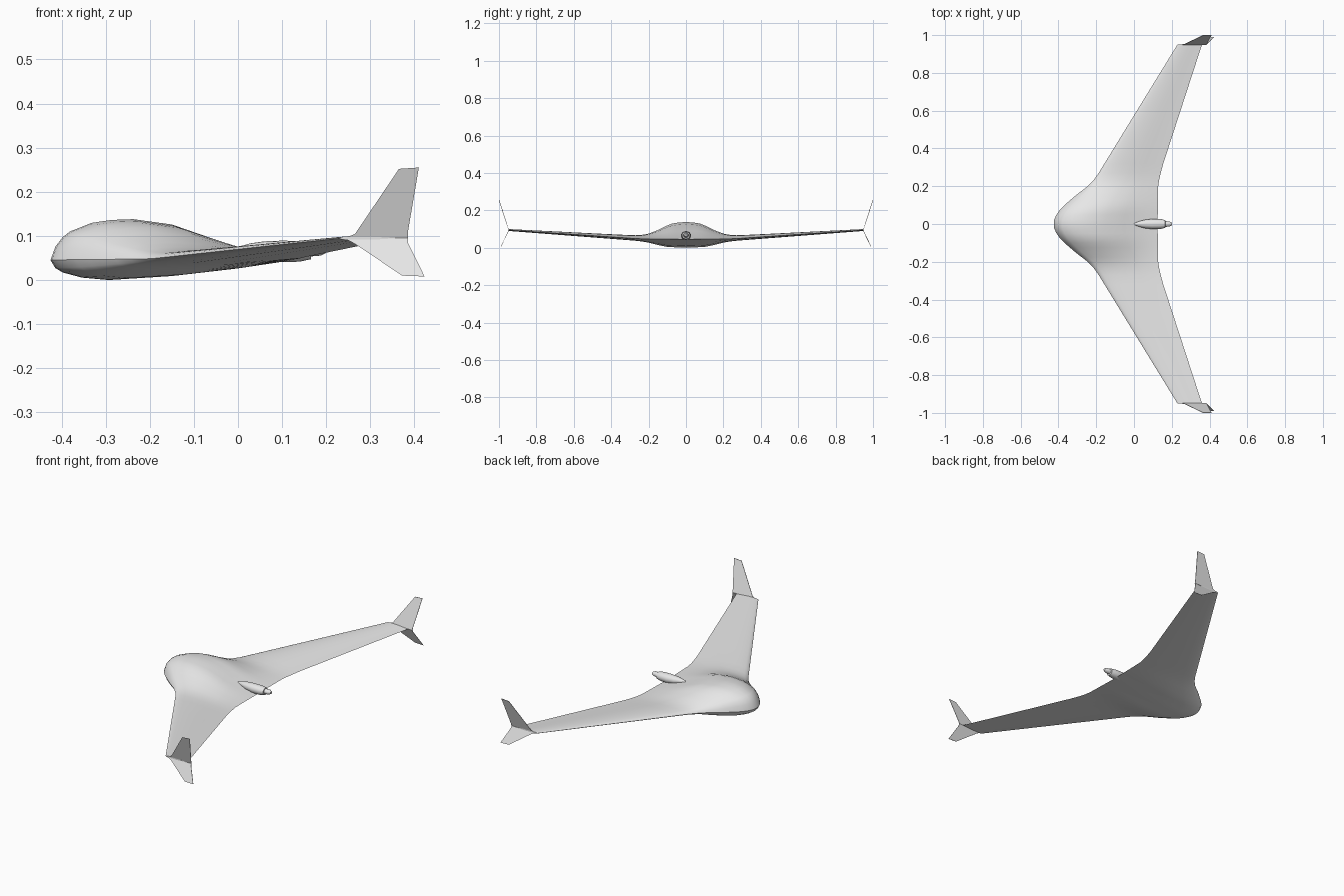
import bpy
import bmesh
import math

cube = bpy.data.objects.get("Cube")
if cube:
    bpy.data.objects.remove(cube, do_unlink=True)

grey = bpy.data.materials.new("light_grey")
grey.use_nodes = True
grey.diffuse_color = (0.8, 0.8, 0.8, 1)
grey.node_tree.nodes["Principled BSDF"].inputs["Base Color"].default_value = (0.8, 0.8, 0.8, 1)


def interp(table, v):
    """Piecewise linear lookup in a list of (key, value) pairs."""
    for (a, p), (b, q) in zip(table, table[1:]):
        if v <= b:
            return p + (q - p) * (v - a) / (b - a)
    return table[-1][1]


def finish(name, bm, angle=35):
    bmesh.ops.remove_doubles(bm, verts=bm.verts, dist=0.0002)
    bmesh.ops.recalc_face_normals(bm, faces=bm.faces)
    mesh = bpy.data.meshes.new(name)
    bm.to_mesh(mesh)
    bm.free()
    mesh.materials.append(grey)
    obj = bpy.data.objects.new(name, mesh)
    bpy.context.collection.objects.link(obj)
    bpy.ops.object.select_all(action='DESELECT')
    obj.select_set(True)
    bpy.context.view_layer.objects.active = obj
    bpy.ops.object.shade_smooth_by_angle(angle=math.radians(angle))
    return obj


def loft(name, rings, angle=35):
    """Skin a row of closed rings and cap both ends."""
    bm = bmesh.new()
    rows = [[bm.verts.new(p) for p in ring] for ring in rings]
    n = len(rows[0])
    for a, b in zip(rows, rows[1:]):
        for i in range(n):
            j = (i + 1) % n
            bm.faces.new((a[i], a[j], b[j], b[i]))
    bm.faces.new(rows[0])
    bm.faces.new(rows[-1])
    return finish(name, bm, angle)


# Blended wing body: planform and height by distance from the centreline
lead = [(0, -.425), (.025, -.422), (.05, -.41), (.075, -.393), (.1, -.368), (.15, -.31),
        (.2, -.245), (.235, -.212), (.27, -.187), (.95, .23)]
trail = [(0, .125), (.2, .128), (.25, .136), (.32, .155), (.95, .36)]
level = [(0, .045), (.25, .048), (.95, .095)]
rise = [(0, .093), (.05, .088), (.075, .083), (.1, .073), (.15, .048), (.2, .028),
        (.25, .018), (.35, .015), (.95, .005)]
drop = [(0, .045), (.1, .042), (.15, .032), (.2, .02), (.25, .012), (.95, .005)]

# Section shapes along the chord
upper = [(0, 0), (.02, .33), (.05, .56), (.08, .7), (.17, .91), (.25, .98), (.34, 1),
         (.5, .87), (.68, .5), (.77, .33), (.9, .12), (1, 0)]
lower = [(0, 0), (.02, .4), (.05, .62), (.13, .88), (.24, 1), (.5, .8), (.77, .42), (1, 0)]


def section(y):
    s = abs(y)
    x0, x1, z = interp(lead, s), interp(trail, s), interp(level, s)

    def point(t, h):
        return (x0 + (x1 - x0) * t, y, z + h)
    over = [point(t, interp(rise, s) * f) for t, f in upper]
    under = [point(t, -interp(drop, s) * f) for t, f in lower[1:-1]]
    return over + under[::-1]


half = [.025, .05, .075, .1, .125, .15, .175, .2, .235, .27, .32, .45, .7, .95]
loft("wing_body", [section(y) for y in [-y for y in reversed(half)] + [0] + half])

# Rear motor pod and spinner: x, radius, centre height
pod = [(0, .004, .072), (.03, .015, .07), (.06, .023, .067), (.1, .027, .065),
       (.14, .026, .065), (.165, .021, .066), (.166, .015, .067), (.188, .014, .068),
       (.2, .007, .068)]
sides = 16
loft("motor_pod", [[(x, r * math.cos(2 * math.pi * k / sides),
                     z + r * .9 * math.sin(2 * math.pi * k / sides))
                    for k in range(sides)] for x, r, z in pod])


# Thin swept fins, one above and one below each wing tip
def fin(name, side, outline):
    rings = [[(x, side * y + d, z) for x, y, z in outline] for d in (-.001, .001)]
    return loft(name, rings, 20)


for side, word in ((1, "left"), (-1, "right")):
    fin(word + "_upper_fin", side, [(.24, .948, .095), (.265, .951, .104), (.365, .999, .252),
                                    (.41, .999, .255), (.385, .952, .108), (.385, .948, .095)])
    fin(word + "_lower_fin", side, [(.24, .948, .095), (.385, .948, .095), (.385, .952, .085),
                                    (.423, .988, .008), (.372, .988, .01), (.265, .952, .082)])
